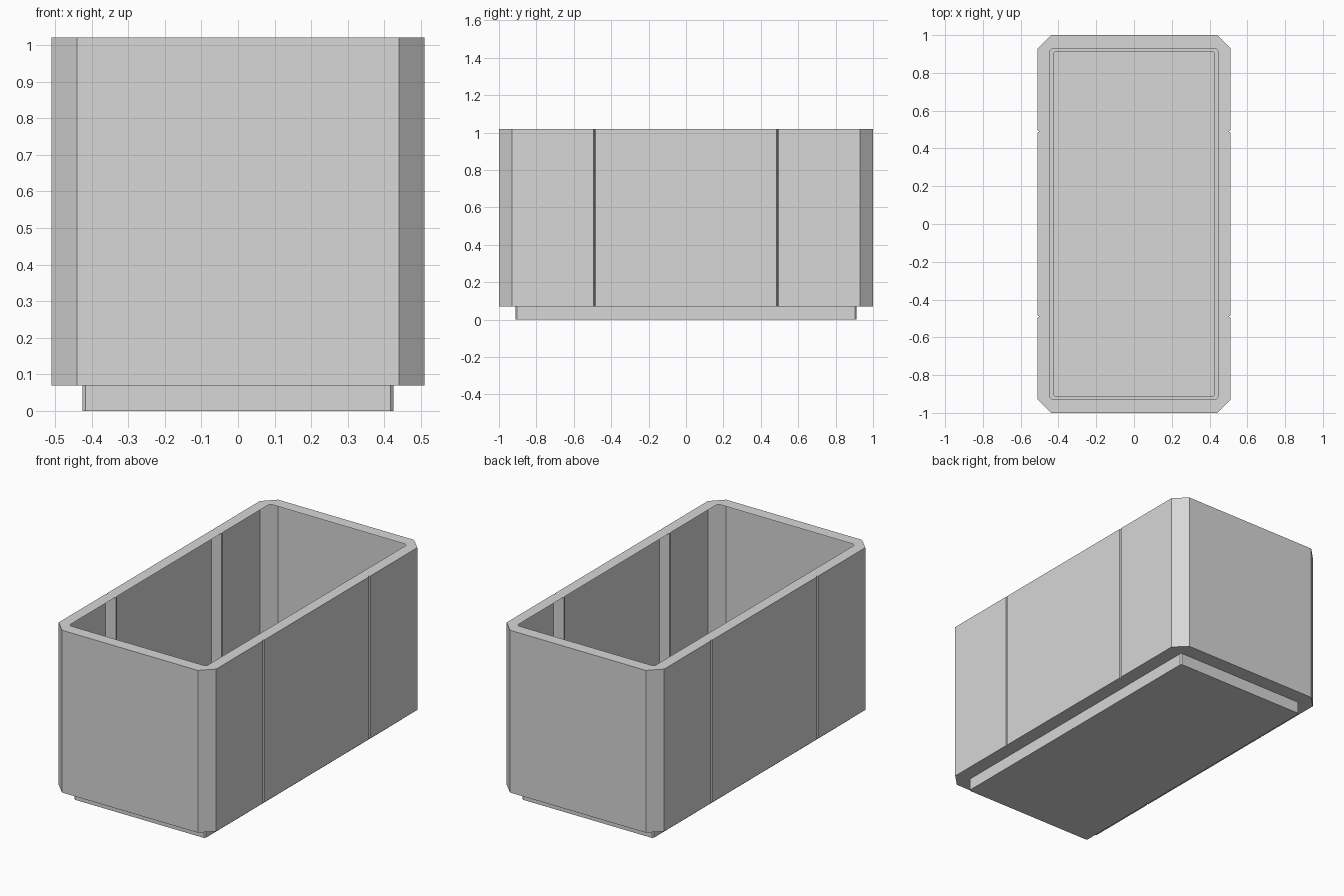
import bpy
import bmesh

cube = bpy.data.objects.get("Cube")
if cube:
    bpy.data.objects.remove(cube, do_unlink=True)

grey = bpy.data.materials.new("light_grey")
grey.use_nodes = True
colour = (0.68, 0.68, 0.68, 1)
grey.diffuse_color = colour
grey.node_tree.nodes["Principled BSDF"].inputs["Base Color"].default_value = colour

HALF_X, HALF_Y = 0.51, 1.0
BASE_TOP, HEIGHT = 0.07, 1.02
SEAM_Y, SEAM = 0.49, 0.005


def outline(hx, hy, cut, seams=False):
    """Chamfered rectangle, counter-clockwise, optionally notched at the seams."""
    side = [(hx, -hy + cut)]
    if seams:
        for y in (-SEAM_Y, SEAM_Y):
            side += [(hx, y - SEAM), (hx - 2 * SEAM, y), (hx, y + SEAM)]
    side += [(hx, hy - cut), (hx - cut, hy)]
    corner = [(hx - cut, -hy)]
    half = corner + side
    return half + [(-x, -y) for x, y in half]


def finish(name, bm):
    mesh = bpy.data.meshes.new(name)
    bm.to_mesh(mesh)
    bm.free()
    mesh.materials.append(grey)
    obj = bpy.data.objects.new(name, mesh)
    bpy.context.collection.objects.link(obj)
    return obj


def loop(bm, points, z):
    verts = [bm.verts.new((x, y, z)) for x, y in points]
    edges = [bm.edges.new((verts[i - 1], v)) for i, v in enumerate(verts)]
    return verts, edges


def wall(bm, low, high):
    for i in range(len(low)):
        bm.faces.new((low[i - 1], low[i], high[i], high[i - 1]))


def ring(bm, outer_edges, inner_edges, up):
    made = bmesh.ops.triangle_fill(bm, edges=outer_edges + inner_edges,
                                   use_beauty=True, normal=(0, 0, up))
    for face in [f for f in made["geom"] if isinstance(f, bmesh.types.BMFace)]:
        face.normal_update()
        if face.normal.z * up < 0:
            face.normal_flip()


# Thin outer shell, top rim, underside ledge and recessed foot
bm = bmesh.new()
body = outline(HALF_X, HALF_Y, 0.07, seams=True)
low, low_edges = loop(bm, body, BASE_TOP)
high, high_edges = loop(bm, body, HEIGHT)
wall(bm, low, high)

opening, opening_edges = loop(bm, outline(0.445, 0.93, 0.012), HEIGHT)
ring(bm, high_edges, opening_edges, 1)

foot = outline(0.425, 0.912, 0.008)
foot_high, foot_edges = loop(bm, foot, BASE_TOP)
foot_low, _ = loop(bm, foot, 0)
ring(bm, low_edges, foot_edges, -1)
wall(bm, foot_low, foot_high)
bm.faces.new(foot_low[::-1])
finish("container_shell", bm)

# Upright stiffening ribs inside the long walls, behind the seams
for sx, side in ((1, "left"), (-1, "right")):
    for sy, end in ((-1, "front"), (1, "back")):
        bm = bmesh.new()
        bmesh.ops.create_cube(bm, size=1)
        inner, outer = 0.445, HALF_X - 2 * SEAM
        bmesh.ops.scale(bm, verts=bm.verts,
                        vec=(outer - inner, 2 * SEAM, HEIGHT - BASE_TOP - 0.004))
        bmesh.ops.translate(bm, verts=bm.verts,
                            vec=(sx * (inner + outer) / 2, sy * SEAM_Y,
                                 (HEIGHT + BASE_TOP) / 2))
        finish(f"{end}_{side}_rib", bm)
